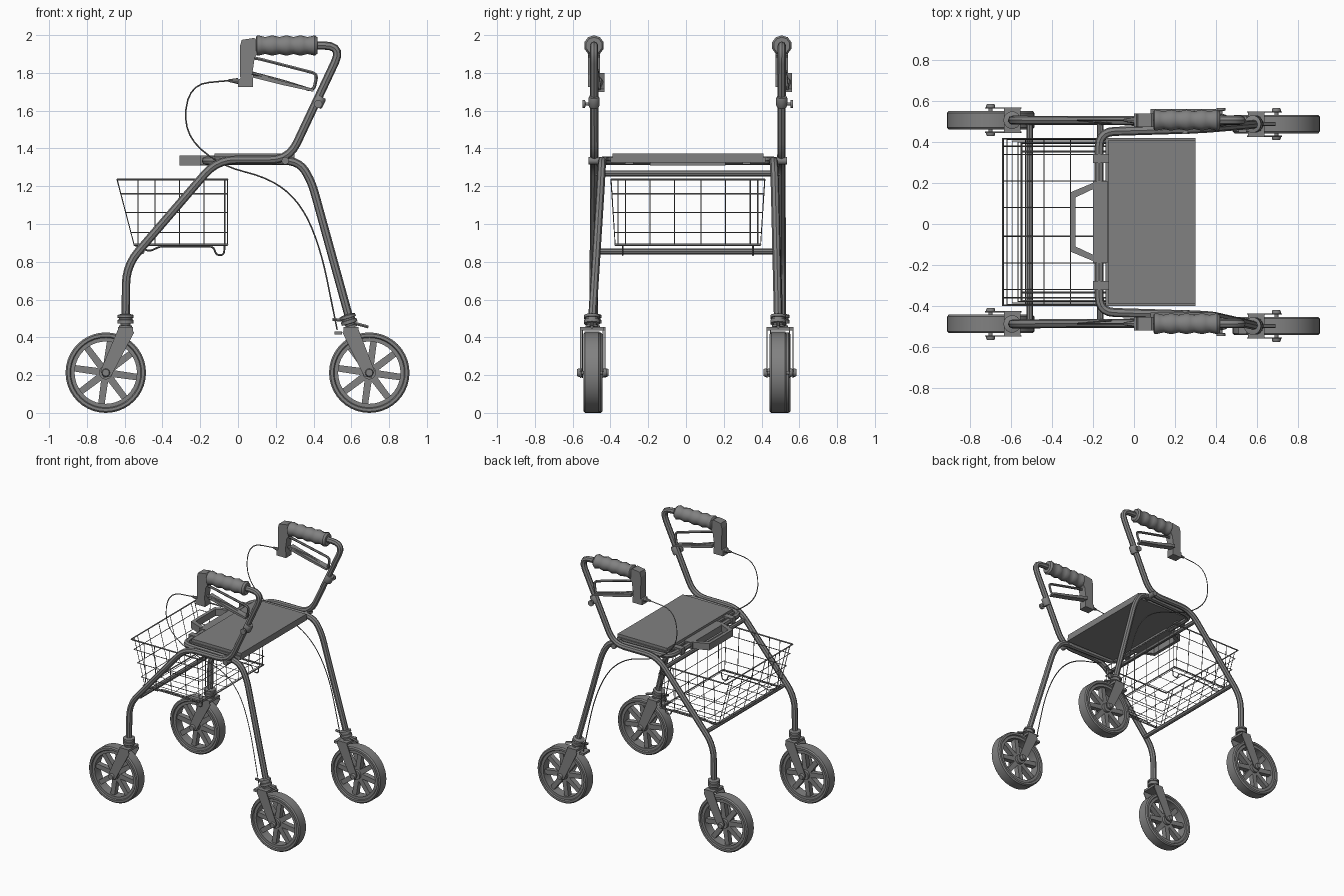
import bpy, bmesh, math
from mathutils import Vector as V

if "Cube" in bpy.data.objects:
    bpy.data.objects.remove(bpy.data.objects["Cube"])

grey = bpy.data.materials.new("mid grey")
grey.use_nodes = True
COLOR = (0.22, 0.22, 0.22, 1)
grey.diffuse_color = COLOR
grey.node_tree.nodes["Principled BSDF"].inputs["Base Color"].default_value = COLOR
MID = 0.01  # y of the mirror plane


def add(name, mesh, smooth=True):
    ob = bpy.data.objects.new(name, mesh)
    bpy.context.collection.objects.link(ob)
    mesh.materials.clear()
    mesh.materials.append(grey)
    if smooth:
        bpy.ops.object.select_all(action="DESELECT")
        ob.select_set(True)
        bpy.context.view_layer.objects.active = ob
        bpy.ops.object.shade_smooth_by_angle(angle=math.radians(40))
    return ob


def finish(name, bm, smooth=True):
    bmesh.ops.recalc_face_normals(bm, faces=bm.faces)
    mesh = bpy.data.meshes.new(name)
    bm.to_mesh(mesh)
    bm.free()
    return add(name, mesh, smooth)


def rounded(pts, bend):
    """Replace inner corners of a path with short arcs."""
    pts = [V(p) for p in pts]
    out = [pts[0]]
    for a, b, c in zip(pts, pts[1:], pts[2:]):
        p = b + (a - b).normalized() * min(bend, (a - b).length * 0.49)
        q = b + (c - b).normalized() * min(bend, (c - b).length * 0.49)
        for i in range(6):
            t = i / 5
            out.append(p * (1 - t) ** 2 + b * 2 * t * (1 - t) + q * t * t)
    return out + [pts[-1]]


def tubes(name, paths, r, bend=0.0, res=2, loop=False):
    """Round bars along one or more paths, joined in one mesh."""
    cu = bpy.data.curves.new(name, "CURVE")
    cu.dimensions = "3D"
    cu.bevel_depth, cu.bevel_resolution, cu.use_fill_caps = r, res, True
    for path in paths:
        path = rounded(path, bend) if bend else path
        sp = cu.splines.new("POLY")
        sp.points.add(len(path) - 1)
        for point, co in zip(sp.points, path):
            point.co = (*co, 1)
        sp.use_cyclic_u = loop
    tmp = bpy.data.objects.new(name, cu)
    mesh = bpy.data.meshes.new_from_object(tmp)
    bpy.data.objects.remove(tmp)
    return add(name, mesh)


def lathe(name, profile, origin, axis, n=16, closed=False):
    """Turn (radius, distance) pairs about an axis."""
    bm = bmesh.new()
    rot = V((0, 0, 1)).rotation_difference(V(axis))
    rings = [[bm.verts.new(V(origin) + rot @ V((r * math.cos(k * math.tau / n),
              r * math.sin(k * math.tau / n), d))) for k in range(n)] for r, d in profile]
    pairs = list(zip(rings, rings[1:])) + ([(rings[-1], rings[0])] if closed else [])
    for a, b in pairs:
        for k in range(n):
            j = (k + 1) % n
            bm.faces.new((a[k], a[j], b[j], b[k]))
    if not closed:
        bm.faces.new(rings[0])
        bm.faces.new(rings[-1])
    return finish(name, bm)


def prism(name, outline, lo, hi, axis="y"):
    """Extrude an outline: (x, z) along y, or (x, y) along z."""
    bm = bmesh.new()
    place = (lambda a, b, c: (a, c, b)) if axis == "y" else (lambda a, b, c: (a, b, c))
    ends = [[bm.verts.new(place(a, b, c)) for a, b in outline] for c in (lo, hi)]
    n = len(outline)
    for e in ends:
        bm.faces.new(e)
    for k in range(n):
        j = (k + 1) % n
        bm.faces.new((ends[0][k], ends[0][j], ends[1][j], ends[1][k]))
    return finish(name, bm, False)


def box(name, x0, x1, y0, y1, z0, z1):
    return prism(name, [(x0, z0), (x1, z0), (x1, z1), (x0, z1)], y0, y1)


# Wheel with rim, spokes, hub, fork and swivel neck
def wheel(tag, x, y, neck, lean):
    s = 1 if x > 0 else -1
    c = V((x, y, 0.213))
    lathe(tag + "_tyre", [(0.205, -0.045), (0.213, -0.036), (0.213, 0.036), (0.205, 0.045),
          (0.19, 0.045), (0.185, 0.036), (0.165, 0.036), (0.165, -0.036), (0.185, -0.036),
          (0.19, -0.045)], c, (0, 1, 0), 40, True)
    lathe(tag + "_hub", [(0.036, -0.04), (0.036, 0.04)], c, (0, 1, 0))
    lathe(tag + "_axle", [(0.018, -0.078), (0.022, -0.07), (0.022, -0.058), (0.01, -0.058),
          (0.01, 0.058), (0.022, 0.058), (0.022, 0.07), (0.018, 0.078)], c, (0, 1, 0), 12)
    for k in range(8):
        a = math.radians(45 * k - 8)
        u, w = V((math.cos(a), math.sin(a))), V((-math.sin(a), math.cos(a))) * 0.019
        o = V((c.x, c.z))
        prism(tag + "_spoke", [o + u * 0.03 + w, o + u * 0.17 + w * 0.9,
              o + u * 0.17 - w * 0.9, o + u * 0.03 - w], y - 0.02, y + 0.02)
    fork = [(neck - s * 0.045, 0.425), (neck - s * 0.025, 0.455), (neck + s * 0.035, 0.455),
            (x + s * 0.028, 0.222), (x + s * 0.01, 0.185), (x - s * 0.028, 0.195)]
    for side in (-1, 1):
        p = y + side * 0.059
        prism(tag + "_fork_blade", fork, p - 0.003, p + 0.003)
    box(tag + "_fork_crown", neck - 0.04, neck + 0.04, y - 0.062, y + 0.062, 0.437, 0.455)
    lathe(tag + "_neck", [(0.034, 0), (0.034, 0.012), (0.026, 0.014), (0.026, 0.022),
          (0.043, 0.024), (0.043, 0.042), (0.036, 0.044), (0.036, 0.052), (0.043, 0.054),
          (0.043, 0.068), (0.024, 0.074)], (neck, y, 0.45), lean, 14)


LEAN = V((-0.24, 0, 0.8)).normalized()
for side, s in (("left", 1), ("right", -1)):
    def P(x, y, z):
        return (x, MID + s * y, z)

    yr = 0.507 if s > 0 else -0.488
    yf = 0.488 if s > 0 else -0.498
    yh = MID + s * 0.497
    wheel(side + "_rear_wheel", -0.70, yr, -0.595, (0, 0, 1))
    wheel(side + "_front_wheel", 0.695, yf, 0.598, LEAN)

    # Main side tube from leg to handle, and its upper joint
    tubes(side + "_side_tube", [[(-0.595, yr, 0.46), (-0.592, yr, 0.78), P(-0.11, 0.495, 1.34),
          P(0.27, 0.495, 1.34), P(0.555, 0.497, 1.945), P(0.10, 0.497, 1.945)]], 0.022, 0.1)
    lathe(side + "_height_collar", [(0.026, 0), (0.03, 0.01), (0.03, 0.05), (0.026, 0.06)],
          P(0.415, 0.497, 1.62), (0.42, 0, 0.9), 12)
    lathe(side + "_height_knob", [(0.008, 0), (0.008, 0.045), (0.022, 0.047), (0.022, 0.06)],
          P(0.425, 0.497, 1.635), (0, s, 0), 10)

    # Waved hand grip
    wave = [(0.044, 0), (0.053, 0.006)]
    wave += [(0.0495 + 0.0045 * math.cos(i * math.pi / 2), 0.012 + i * 0.0187) for i in range(17)]
    lathe(side + "_grip", wave + [(0.044, 0.325)], (0.095, yh, 1.945), (1, 0, 0), 10)

    # Brake housing, lever and cable
    prism(side + "_brake_housing", [(0.0, 1.725), (0.08, 1.725), (0.08, 1.765), (0.075, 1.79),
          (0.088, 1.88), (0.1, 1.895), (0.1, 1.975), (0.085, 1.985), (0.02, 1.975),
          (0.01, 1.94), (0.012, 1.77), (0.0, 1.765)], yh - 0.033, yh + 0.033)
    tubes(side + "_brake_lever", [[(0.07, yh, 1.88), (0.11, yh, 1.875), (0.42, yh + 0.02, 1.795),
          (0.40, yh + 0.03, 1.705), (0.24, yh + 0.04, 1.755), (0.07, yh, 1.80)]], 0.009, 0.03, 1)
    prism(side + "_lever_pad", [(0.08, 1.775), (0.24, 1.735), (0.40, 1.70), (0.40, 1.715),
          (0.24, 1.755), (0.08, 1.80)], yh + 0.005, yh + 0.055)
    lathe(side + "_cable_ferrule", [(0.016, 0), (0.007, 0.05)], (0.0, yh, 1.757), (-1, 0, 0.05), 8)
    tubes(side + "_cable", [[(-0.04, yh, 1.76), (-0.26, yh, 1.74), (-0.29, yh, 1.48),
          P(-0.1, 0.48, 1.31), P(0.18, 0.46, 1.24), P(0.34, 0.47, 1.10), P(0.44, 0.49, 0.86),
          P(0.525, 0.5, 0.44)]], 0.004, 0.16, 0)
    tubes(side + "_parking_arm", [[(0.5, yf, 0.495), (0.56, yf, 0.49), (0.69, yf, 0.455)]],
          0.009, 0.02, 1)
    box(side + "_brake_shoe", 0.51, 0.55, yf - 0.04, yf + 0.04, 0.415, 0.432)

    # Clips holding the seat to the rear bar
    box(side + "_seat_clip", -0.20, -0.12, MID + s * 0.31 - 0.022, MID + s * 0.31 + 0.022, 1.315, 1.362)
    lathe(side + "_frame_bolt", [(0.02, 0), (0.02, 0.095)], P(0.25, 0.43, 1.335), (0, s, 0), 10)

# Seat frame bar running into both front legs, and cross bars
half = [(-0.17, 0.44, 1.335), (0.32, 0.455, 1.335), (0.388, 0.46, 1.23)]
tubes("seat_frame_and_front_legs", [[(0.598, 0.488, 0.47)]
      + [(x, MID + y, z) for x, y, z in reversed(half)]
      + [(x, MID - y, z) for x, y, z in half] + [(0.598, -0.498, 0.47)]], 0.022, 0.075)
for name, x, z in (("upper_cross_bar", -0.165, 1.268), ("lower_cross_bar", -0.51, 0.855)):
    tubes(name, [[(x, MID - 0.49, z), (x, MID + 0.49, z)]], 0.016)

# Seat board, cushion and pull handle
box("seat_board", -0.14, 0.30, MID - 0.41, MID + 0.41, 1.325, 1.352)
box("seat_cushion", -0.125, 0.30, MID - 0.4, MID + 0.4, 1.352, 1.374)
for s in (-1, 1):
    prism("pull_handle_arm", [(-0.31, MID + s * 0.145), (-0.19, MID + s * 0.195),
          (-0.19, MID + s * 0.165), (-0.285, MID + s * 0.12)], 1.31, 1.362, "z")
prism("pull_handle_grip", [(-0.31, MID - 0.145), (-0.31, MID + 0.145),
      (-0.285, MID + 0.12), (-0.285, MID - 0.12)], 1.31, 1.362, "z")
box("pull_handle_base", -0.20, -0.13, MID - 0.2, MID + 0.2, 1.31, 1.36)

# Wire basket: sloped outer wall, upright inner wall
TOP, LOW, INNER = 1.235, 0.89, -0.055


def outer(z):
    return -0.55 - 0.09 * (z - LOW) / (TOP - LOW)


def half_width(z):
    return 0.385 + 0.022 * (z - LOW) / (TOP - LOW)


def hoop(z):
    w, x = half_width(z), outer(z)
    return [(x, MID - w, z), (x, MID + w, z), (INNER, MID + w, z), (INNER, MID - w, z)]


tubes("basket_rims", [hoop(TOP), hoop(LOW)], 0.006, res=0, loop=True)
tubes("basket_hoops", [hoop(z) for z in (0.955, 1.06, 1.16)], 0.003, res=0, loop=True)
wires = [[(outer(TOP), MID + y, TOP), (outer(LOW), MID + y, LOW), (INNER, MID + y, LOW),
          (INNER, MID + y, TOP)] for y in (-0.37, -0.33, -0.2, -0.07, 0.07, 0.2, 0.33, 0.37)]
for x in (-0.53, -0.44, -0.31, -0.18, -0.07):
    a, b = half_width(TOP), half_width(LOW)
    wires.append([(x, MID - a, TOP), (x, MID - b, LOW), (x, MID + b, LOW), (x, MID + a, TOP)])
tubes("basket_wires", wires, 0.003, res=0)
tubes("basket_feet", [[(-0.55, MID + y, 0.89), (-0.47, MID + y, 0.855), (-0.41, MID + y, 0.882),
      (-0.13, MID + y, 0.88), (-0.115, MID + y, 0.835), (-0.075, MID + y, 0.835),
      (-0.07, MID + y, 0.89)] for y in (-0.345, 0.345)], 0.005, 0.02, 0)
